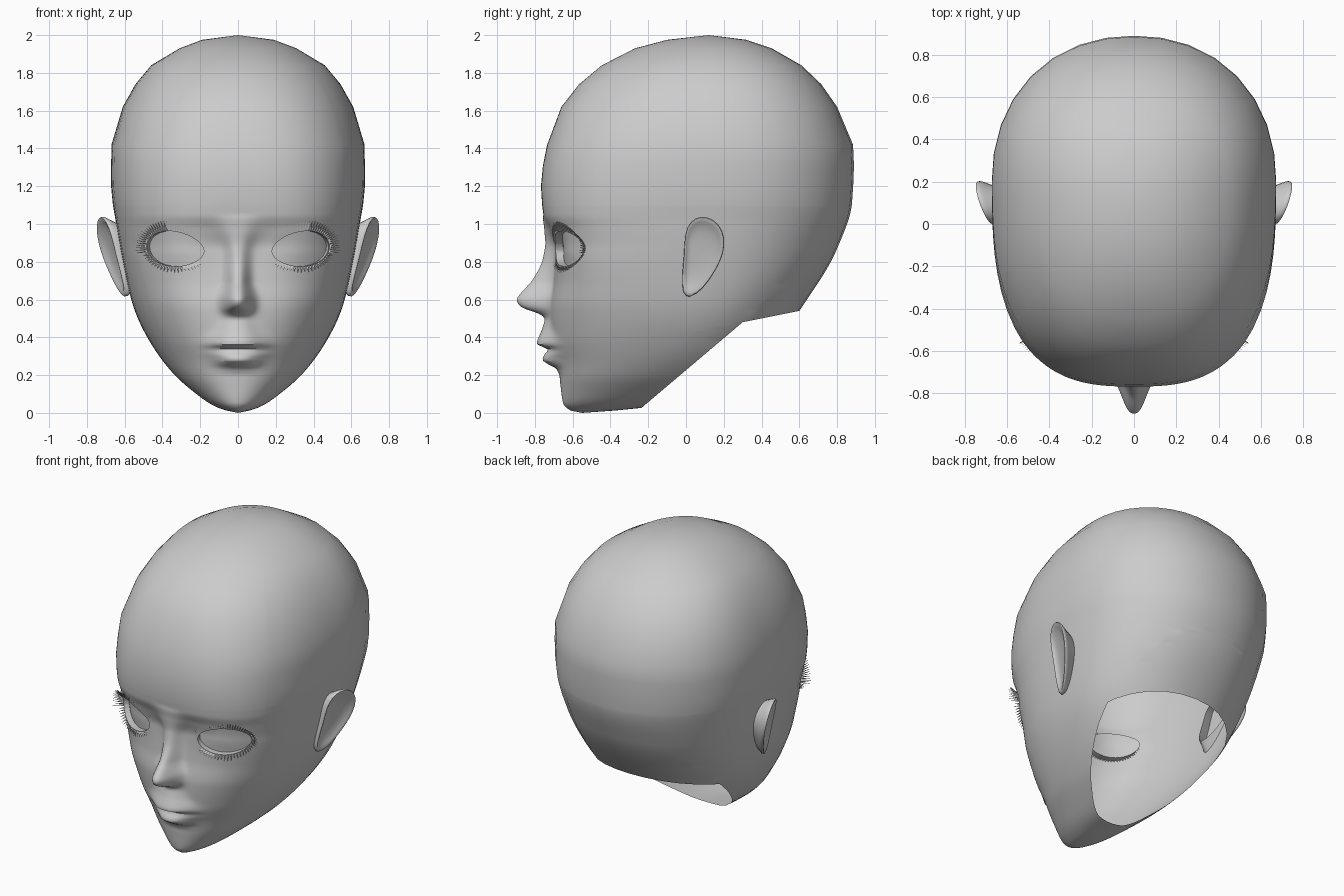
import bpy, bmesh, math
from mathutils import Vector

cube = bpy.data.objects.get("Cube")
if cube:
    bpy.data.objects.remove(cube, do_unlink=True)

skin = bpy.data.materials.new("matte_grey")
skin.use_nodes = True
GREY = (0.6, 0.6, 0.6, 1)
skin.diffuse_color = GREY
skin.node_tree.nodes["Principled BSDF"].inputs["Base Color"].default_value = GREY


def curve(points):
    """Smooth interpolation through (height, value) points without overshoot."""
    xs, ys = zip(*points)
    last = len(xs) - 1
    slope = [(ys[i + 1] - ys[i]) / (xs[i + 1] - xs[i]) for i in range(last)]
    tan = [slope[0]]
    for a, b in zip(slope, slope[1:]):
        tan.append(2 * a * b / (a + b) if a * b > 0 else 0)
    tan.append(slope[-1])

    def value(x):
        x = min(max(x, xs[0]), xs[-1])
        i = 0
        while i < last - 1 and x > xs[i + 1]:
            i += 1
        h = xs[i + 1] - xs[i]
        t = (x - xs[i]) / h
        u = 1 - t
        return ((1 + 2 * t) * u * u * ys[i] + t * u * u * h * tan[i]
                + t * t * (3 - 2 * t) * ys[i + 1] - t * t * u * h * tan[i + 1])
    return value


def finish(name, bm, angle=50):
    mesh = bpy.data.meshes.new(name)
    bm.to_mesh(mesh)
    bm.free()
    mesh.materials.append(skin)
    obj = bpy.data.objects.new(name, mesh)
    bpy.context.collection.objects.link(obj)
    bpy.ops.object.select_all(action='DESELECT')
    obj.select_set(True)
    bpy.context.view_layer.objects.active = obj
    bpy.ops.object.shade_smooth_by_angle(angle=math.radians(angle))
    return obj


# Head profiles by height: half width, front, back, widest depth, squareness
width = curve([(0, 0), (.012, .06), (.025, .1), (.05, .15), (.1, .22), (.2, .335), (.35, .45),
               (.5, .53), (.6, .565), (.8, .61), (1, .645), (1.2, .672), (1.42, .67),
               (1.62, .61), (1.84, .46), (1.93, .31), (1.975, .19)])
front = curve([(0, -.55), (.012, -.61), (.05, -.65), (.15, -.665), (.25, -.675), (.4, -.71),
               (.55, -.72), (.7, -.7), (.87, -.69), (.97, -.72), (1.05, -.755), (1.2, -.768),
               (1.42, -.735), (1.62, -.66), (1.8, -.5), (1.93, -.27), (1.975, -.1)])
back = curve([(0, -.5), (.012, -.38), (.025, -.25), (.04, -.1), (.1, .15), (.2, .33), (.35, .46),
              (.54, .6), (.87, .8), (1.12, .88), (1.37, .89), (1.6, .81), (1.78, .68),
              (1.91, .5), (1.975, .32)])
middle = curve([(0, -.52), (.025, -.43), (.05, -.38), (.2, -.18), (.35, -.03), (.5, .06),
                (.8, .15), (1.2, .2), (1.6, .2), (1.975, .13)])
square = curve([(0, 2), (.2, 2.2), (.5, 2.5), (.85, 3), (1.2, 2.8), (1.6, 2.5), (1.975, 2.1)])
# Nose and lips: forward push on the midline and its half width
push = curve([(.2, 0), (.235, .015), (.255, .05), (.28, .078), (.31, .06), (.335, .035),
              (.365, .085), (.4, .07), (.45, .045), (.5, .03), (.525, .06), (.55, .13),
              (.57, .165), (.6, .18), (.64, .16), (.7, .115), (.8, .07), (.88, .055),
              (.97, .03), (1.05, 0)])
spread = curve([(.2, .1), (.28, .11), (.335, .14), (.38, .13), (.45, .09), (.52, .07),
                (.6, .072), (.7, .055), (.85, .06), (1, .1)])

EYE_X, EYE_Z = .33, .868


def relief(x, z):
    """Forward displacement of nose, lips and eyelids."""
    nose = push(z) * math.exp(-abs(x / spread(z)) ** 2.5)
    lid = .018 * math.exp(-((abs(x) - EYE_X) / .15) ** 2 - ((z - EYE_Z) / .09) ** 2)
    return nose + lid


def face_y(x, z):
    n, mid = square(z), middle(z)
    t = max(0, 1 - abs(x / width(z)) ** n) ** (1 / n)
    return mid - (mid - front(z)) * t - relief(x, z)


def eye_point(a, side=1, grow=0):
    """Point (x, z) on the almond-shaped eye outline; angle zero is the outer corner."""
    dx = (.15 + grow) * math.cos(a)
    dz = (.092 + grow) * math.sin(a) * (1 + .15 * math.cos(a)) + .08 * dx
    return side * (EYE_X + dx), EYE_Z + dz


# Head shell: fine grid over the face, coarse over the skull
half = list(range(0, 50)) + list(range(50, 90, 5)) + [90 + 11.25 * i for i in range(8)]
angles = [math.radians(a) for a in half + [180] + [360 - a for a in half[:0:-1]]]
levels = [i / 80 for i in range(1, 89)] + [1.2, 1.31, 1.42, 1.62, 1.74, 1.84, 1.93, 1.975]
bm = bmesh.new()
rings = []
for z in levels:
    w, mid, ring = width(z), middle(z), []
    for a in angles:
        s, c = math.sin(a), math.cos(a)
        n = square(z) if c > 0 else 2.15
        r = (abs(s) ** n + abs(c) ** n) ** (-1 / n)
        x = w * r * s
        if c > 0:
            y = mid - (mid - front(z)) * r * c - relief(x, z)
        else:
            y = mid - (back(z) - mid) * r * c
        ring.append(bm.verts.new((x, y, z)))
    rings.append(ring)
count = len(angles)
for low, high in zip(rings, rings[1:]):
    for i in range(count):
        j = (i + 1) % count
        bm.faces.new((low[i], low[j], high[j], high[i]))
chin = bm.verts.new((0, -.55, 0))
crown = bm.verts.new((0, .12, 2))
for i in range(count):
    j = (i + 1) % count
    bm.faces.new((chin, rings[0][j], rings[0][i]))
    bm.faces.new((crown, rings[-1][i], rings[-1][j]))


def cut(faces, point, normal):
    edges = {e for f in faces for e in f.edges}
    verts = {v for f in faces for v in f.verts}
    bmesh.ops.bisect_plane(bm, geom=list(faces) + list(edges) + list(verts), dist=1e-5,
                           plane_co=point, plane_no=normal)


# Neck opening: remove what lies under both the jaw plane and the nape plane
planes = [(Vector((0, .3, .48)), Vector((0, .44, -.52))),
          (Vector((0, .3, .48)), Vector((0, .06, -.3)))]
for point, normal in planes:
    cut(bm.faces[:], point, normal)
neck = [f for f in bm.faces
        if all((f.calc_center_median() - p).dot(n) > 0 for p, n in planes)]
bmesh.ops.delete(bm, geom=neck, context='FACES')

# Eyes: cut the outline into the face and sink the area inside it
SIDES = 28
for side in (1, -1):
    outline = [eye_point(math.tau * i / SIDES, side) for i in range(SIDES)]
    walls = []
    for (x0, z0), (x1, z1) in zip(outline, outline[1:] + outline[:1]):
        point = Vector((x0, 0, z0))
        normal = Vector((z1 - z0, 0, x0 - x1)) * side
        walls.append((point, normal))
        spot = Vector(((x0 + x1) / 2, 0, (z0 + z1) / 2))
        near = []
        for f in bm.faces:
            c = f.calc_center_median()
            if c.y < -.3 and math.hypot(c.x - spot.x, c.z - spot.z) < .045:
                near.append(f)
        cut(near, point, normal)
    inside = []
    for f in bm.faces:
        c = f.calc_center_median()
        if c.y < -.3 and all((c - p).dot(n) < 0 for p, n in walls):
            inside.append(f)
    result = bmesh.ops.extrude_face_region(bm, geom=inside)
    moved = [v for v in result["geom"] if isinstance(v, bmesh.types.BMVert)]
    bmesh.ops.translate(bm, verts=moved, vec=(-.012 * side, .04, 0))
    leftover = [f for f in inside if f.is_valid]
    if leftover:
        bmesh.ops.delete(bm, geom=leftover, context='FACES')
finish("head", bm)

# Ears: tilted teardrop with a raised rim and a hollow
ear_outline = [(.02, .6), (.09, .65), (.145, .73), (.19, .81), (.21, .89), (.2, .97), (.15, 1.03),
               (.08, 1.05), (.02, 1.02), (-.01, .95), (-.01, .84), (-.025, .72), (-.02, .62)]
ear_rings = [(.7, -.11), (.88, -.05), (1, -.02), (.97, 0), (.85, -.008), (.7, -.022), (.35, -.03)]
for side, name in ((1, "left_ear"), (-1, "right_ear")):
    bm = bmesh.new()
    loops = []
    for scale, depth in ear_rings:
        loop = []
        for y, z in ear_outline:
            y, z = .07 + (y - .07) * scale, .86 + (z - .86) * scale
            loop.append(bm.verts.new((side * (.465 + .375 * y + .225 * z + depth), y, z)))
        loops.append(loop)
    size = len(ear_outline)
    for a, b in zip(loops, loops[1:]):
        for i in range(size):
            j = (i + 1) % size
            bm.faces.new((a[i], a[j], b[j], b[i]))
    bm.faces.new(loops[-1])
    bmesh.ops.recalc_face_normals(bm, faces=bm.faces[:])
    ear = finish(name, bm, 80)
    smooth = ear.modifiers.new("rounding", 'SUBSURF')
    smooth.levels = smooth.render_levels = 1


# Eyelashes: slim spikes fanning out from the lid edges
def lash(bm, a, side, length):
    x, z = eye_point(a, side, .004)
    root = Vector((x, face_y(x, z), z))
    out = Vector((side * math.cos(a), -.45, math.sin(a) + .15)).normalized()
    across = Vector((-side * math.sin(a), 0, math.cos(a))) * .005
    depth = Vector((0, .006, 0))
    base = [bm.verts.new(root + p) for p in (across, -across, depth)]
    tip = bm.verts.new(root + out * length)
    for i in range(3):
        bm.faces.new((base[i], base[(i + 1) % 3], tip))


for side, name in ((1, "left_eyelashes"), (-1, "right_eyelashes")):
    bm = bmesh.new()
    for i in range(36):
        t = i / 35
        lash(bm, -.25 + 2.9 * t, side, .072 - .035 * t)
    for i in range(20):
        lash(bm, 3.9 + 2 * i / 19, side, .036)
    bmesh.ops.recalc_face_normals(bm, faces=bm.faces[:])
    finish(name, bm, 30)
